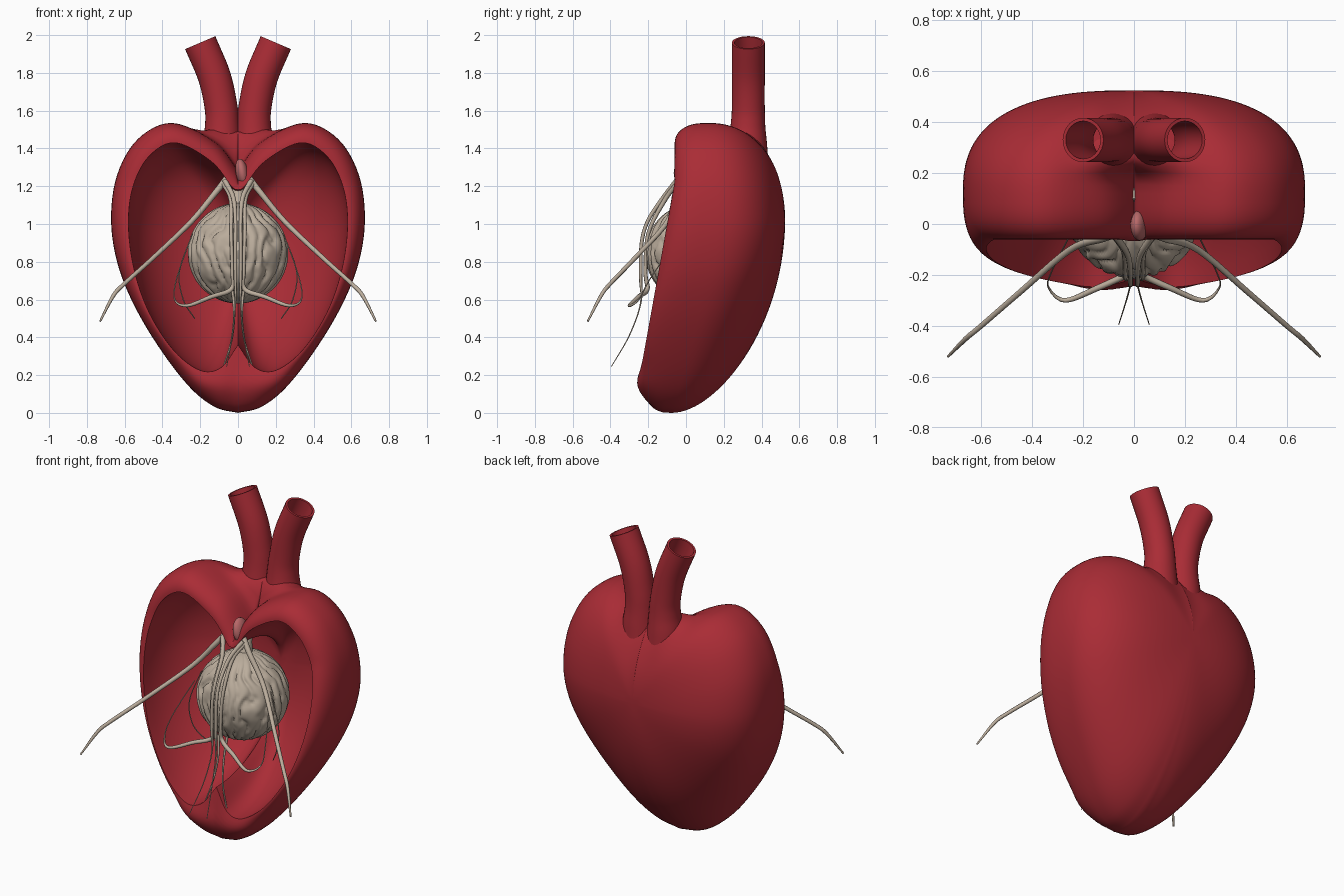
import bpy, bmesh, math
from mathutils import Vector, noise

if "Cube" in bpy.data.objects:
    bpy.data.objects.remove(bpy.data.objects["Cube"])


def material(name, col):
    m = bpy.data.materials.new(name)
    m.diffuse_color = (*col, 1)
    m.use_nodes = True
    m.node_tree.nodes["Principled BSDF"].inputs["Base Color"].default_value = m.diffuse_color
    return m


RED = material("deep red", (0.40, 0.025, 0.036))
BEIGE = material("bone beige", (0.50, 0.42, 0.335))
PINK = material("dull pink", (0.48, 0.14, 0.14))


def smooth_path(pts, n):
    """Catmull-Rom through points of any dimension."""
    p = [Vector(q) for q in pts]
    p = [2 * p[0] - p[1]] + p + [2 * p[-1] - p[-2]]
    out = []
    for i in range(1, len(p) - 2):
        a, b, c, d = p[i - 1:i + 3]
        for k in range(n):
            t = k / n
            out.append(0.5 * (2 * b + (c - a) * t + (2 * a - 5 * b + 4 * c - d) * t * t
                              + (3 * b - a - 3 * c + d) * t ** 3))
    return out + [p[-2]]


def finish(name, bm, mat, sharp=50):
    me = bpy.data.meshes.new(name)
    bm.to_mesh(me)
    bm.free()
    me.materials.append(mat)
    ob = bpy.data.objects.new(name, me)
    bpy.context.collection.objects.link(ob)
    bpy.context.view_layer.objects.active = ob
    ob.select_set(True)
    bpy.ops.object.shade_smooth_by_angle(angle=math.radians(sharp))
    ob.select_set(False)
    return ob


def loft(name, rings, mat, sharp=50):
    """Skin closed rings of equal length, capping both ends."""
    bm = bmesh.new()
    vs = [[bm.verts.new(p) for p in r] for r in rings]
    n = len(rings[0])
    for a, b in zip(vs, vs[1:]):
        for i in range(n):
            j = (i + 1) % n
            bm.faces.new((a[i], a[j], b[j], b[i]))
    bm.faces.new(vs[0])
    bm.faces.new(vs[-1])
    bmesh.ops.recalc_face_normals(bm, faces=bm.faces[:])
    return finish(name, bm, mat, sharp)


def tube(name, pts, mat, sides=8, n=6, wall=0):
    """Round tube along (x, y, z, radius) points; a wall makes it hollow."""
    path = smooth_path(pts, n)
    rings = []
    for i, p in enumerate(path):
        t = (path[min(i + 1, len(path) - 1)] - path[max(i - 1, 0)]).xyz.normalized()
        u = t.cross(Vector((0, 1, 0.05))).normalized()
        rings.append((p.xyz, u, t.cross(u), p.w))

    def circle(r, off):
        c, u, v, rad = r
        return [c + (rad - off) * (u * math.cos(a) + v * math.sin(a))
                for a in (2 * math.pi * k / sides for k in range(sides))]
    out = [circle(r, 0) for r in rings]
    if wall:
        out += [circle(r, wall) for r in reversed(rings[len(rings) // 3:])]
    return loft(name, out, mat)


# Heart shell: outer silhouette and opening, right half from notch to tip (x, z)
OUTER = [(0, 1.25), (.018, 1.31), (.13, 1.44), (.35, 1.535), (.53, 1.45), (.64, 1.26), (.672, 1.02),
         (.635, .78), (.54, .55), (.40, .32), (.25, .13), (.12, .03), (0, 0)]
INNER = [(0, 1.18), (.035, 1.2), (.14, 1.33), (.33, 1.43), (.47, 1.36), (.555, 1.2), (.58, 1.0),
         (.55, .76), (.47, .53), (.34, .33), (.2, .225), (.09, .24), (0, .36)]


def full_outline(half):
    r = smooth_path(half, 6)
    return r + [Vector((-p.x, p.y)) for p in reversed(r[1:-1])]


def y_mid(z):
    t = max(0, min(1, z))
    return -0.08 + 0.2 * t * (1.85 - 0.85 * t)


def y_front(z):
    return min(-0.06, -0.28 + 0.18 * z) - 0.02 * math.exp(-((z - .14) / .07) ** 2)


def fill_notch(m, a):
    """Raise the notch between the lobes; the back is closed over."""
    if m.y < 1 or abs(m.x) > .35:
        return m
    s = (m.x / .35) ** 2
    z = 1.455 + .08 * s * (2 - s)
    return Vector((m.x, m.y + max(0, z - m.y) * a))


def vessel_fillet(x, y, z):
    """Swell the shell up into the vessel roots."""
    if z < 1.1:
        return z
    d = (max(0, abs(x) - .11) / .08) ** 2 + ((y - .33) / .11) ** 2
    return z + .07 * math.exp(-d) * min(1, (z - 1.1) / .2)


outer, inner = full_outline(OUTER), full_outline(INNER)
rings = []
c = Vector((0, 1.0))
for k in range(1, 31):                     # domed back
    f = math.sin(math.pi / 2 * k / 30)
    a = min(1, (1 - f) / .025)
    ring = []
    for m in outer:
        m2 = fill_notch(m, a * a * (3 - 2 * a))
        q = c + (m2 - c) * f
        p = 2.1 + 0.5 * math.exp(-((m.y - .95) / .45) ** 2)
        y = y_mid(q.y) + 0.405 * max(0, 1 - f ** p) ** (1 / p)
        ring.append((q.x, y, vessel_fillet(q.x, y, q.y)))
    rings.append(ring)
for k in range(1, 13):                     # rolled front rim
    t = math.pi / 2 * k / 12
    ring = []
    for m, i in zip(outer, inner):
        q = m + (i - m) * (1 - math.cos(t))
        ring.append((q.x, y_mid(m.y) + (y_front(q.y) - y_mid(m.y)) * math.sin(t) ** 0.75, q.y))
    rings.append(ring)
c = Vector((0, 0.9))
for k in range(1, 18):                     # hollow chamber
    f = math.cos(math.pi / 2 * k / 18)
    ring = []
    for i in inner:
        q = c + (i - c) * f
        p = 1.75 + 0.6 * min(1, i.y)
        h = (1 - f ** p) ** (1 / p)
        ring.append((q.x, y_front(q.y) * (1 - h) + 0.43 * h, q.y))
    rings.append(ring)
loft("heart_shell", rings, RED, 60)

# Two hollow vessels on top
for s, side in ((1, "right"), (-1, "left")):
    tube(side + "_vessel", [(s * .085, .32, 1.36, .115), (s * .085, .325, 1.43, .104),
                            (s * .083, .328, 1.52, .092), (s * .09, .33, 1.62, .087),
                            (s * .125, .33, 1.78, .087), (s * .2, .33, 1.96, .087)],
         RED, sides=32, wall=.013)

# Wrinkled ball in the chamber, creased from pole to pole
bm = bmesh.new()
bmesh.ops.create_uvsphere(bm, u_segments=160, v_segments=72, radius=1)
for v in bm.verts:
    d = v.co.normalized()
    lon = math.atan2(d.y, d.x)
    warp = 3.2 * noise.noise(d * 1.7) + 0.8 * noise.noise(d * 5)
    ridge = abs(math.sin(lon * 11 + warp)) ** 0.6
    fade = min(1, (1 - abs(d.z)) * 3) * (0.7 + 0.6 * noise.noise(d * 3 + Vector((5, 1, 2))))
    v.co = d * (0.266 - 0.028 * fade * (1 - ridge)) + Vector((0, .05, .845))
finish("wrinkled_ball", bm, BEIGE, 80)

# Stem holding the ball and the membrane in the notch
tube("ball_stem", [(0, .06, 1.05, .05), (0, .09, 1.18, .03), (0, .12, 1.28, .022)], BEIGE, sides=12)
bm = bmesh.new()
bmesh.ops.create_uvsphere(bm, u_segments=24, v_segments=16, radius=1)
for v in bm.verts:
    v.co = Vector((v.co.x * .034 + .022 + v.co.z * -.012, v.co.y * .06 - .005, v.co.z * .075 + 1.27))
finish("notch_membrane", bm, PINK)

# Strands, mirrored left and right: (x, y, z, radius)
STRANDS = {
    "long_strand": [(.06, -.03, 1.24, .018), (.12, -.055, 1.165, .016), (.25, -.10, 1.01, .014),
                    (.45, -.27, .82, .012), (.6, -.40, .685, .011), (.66, -.45, .62, .010),
                    (.73, -.52, .485, .005)],
    "middle_strand": [(.07, -.05, 1.23, .014), (.025, -.12, 1.14, .012), (.014, -.2, 1.02, .010),
                      (.014, -.235, .9, .010), (.014, -.24, .72, .009), (.014, -.24, .58, .004),
                      (.03, -.3, .41, .003), (.06, -.395, .245, .002)],
    "curling_strand": [(.08, -.04, 1.22, .014), (.038, -.11, 1.13, .012), (.036, -.2, .95, .010),
                       (.03, -.215, .75, .010), (.035, -.205, .655, .013), (.14, -.25, .615, .012),
                       (.27, -.3, .568, .009), (.335, -.25, .6, .004), (.325, -.19, .71, .003),
                       (.26, -.06, .9, .003)],
    "thin_strand": [(.24, -.02, .95, .003), (.31, -.04, .75, .003), (.29, -.03, .6, .003),
                    (.23, .02, .5, .003)],
    "low_strand": [(.03, -.15, .66, .008), (.02, -.17, .52, .006), (.035, -.2, .38, .005),
                   (.075, -.22, .25, .004)],
}
for name, pts in STRANDS.items():
    for s, side in ((1, "right"), (-1, "left")):
        tube(f"{side}_{name}", [(s * x, y, z, r) for x, y, z, r in pts], BEIGE)
